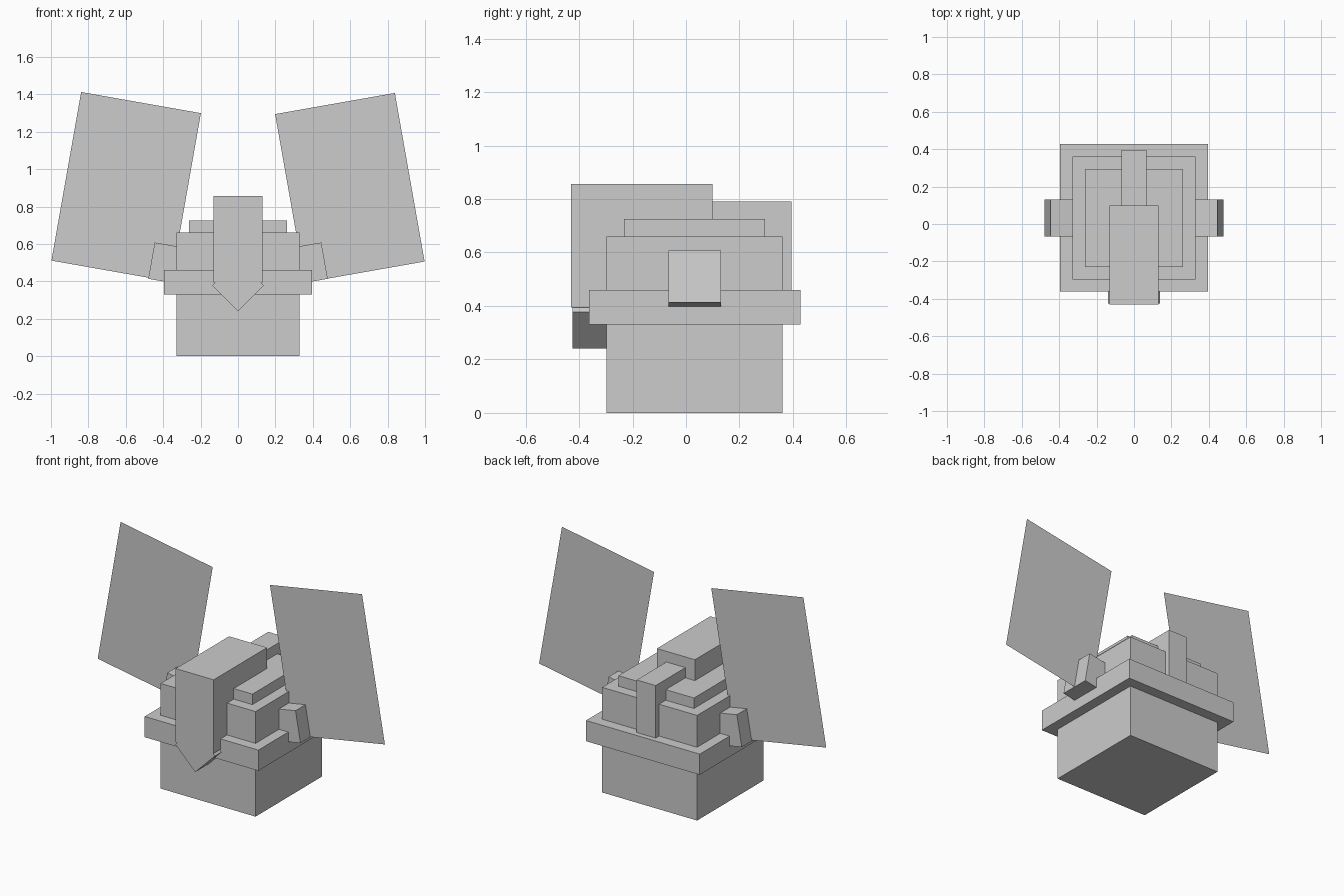
import bpy
import bmesh
import math
from mathutils import Matrix, Vector

old = bpy.data.objects.get("Cube")
if old:
    bpy.data.objects.remove(old, do_unlink=True)

# Single flat colour
grey = bpy.data.materials.new("light grey")
grey.use_nodes = True
GREY = (0.604, 0.604, 0.604, 1.0)
grey.diffuse_color = GREY
grey.node_tree.nodes["Principled BSDF"].inputs["Base Color"].default_value = GREY

MID_Y = 0.033          # depth of the body's centre line
TILT = math.radians(10)


def add_part(name, bm, location, angle=0.0):
    """Turn a bmesh into a flat-shaded object, tilted about the y axis."""
    mesh = bpy.data.meshes.new(name)
    bm.to_mesh(mesh)
    bm.free()
    mesh.materials.append(grey)
    obj = bpy.data.objects.new(name, mesh)
    obj.location = location
    obj.rotation_euler = (0, angle, 0)
    bpy.context.collection.objects.link(obj)
    return obj


def box(name, low, high, angle=0.0):
    low, high = Vector(low), Vector(high)
    bm = bmesh.new()
    bmesh.ops.create_cube(bm, size=1)
    bmesh.ops.scale(bm, vec=high - low, verts=bm.verts)
    return add_part(name, bm, (low + high) / 2, angle)


# Stacked body
box("body", (-0.33, -0.297, 0), (0.33, 0.361, 0.66))
box("rim", (-0.395, -0.362, 0.33), (0.395, 0.428, 0.46))
box("cap", (-0.262, -0.231, 0.60), (0.262, 0.295, 0.726))

# Crest running over the top from front to back
box("front_crest", (-0.132, -0.43, 0.395), (0.132, 0.10, 0.857))
box("back_crest", (-0.066, 0.05, 0.40), (0.066, 0.395, 0.79))

# Beak: a cube turned on its edge below the front crest
h = 0.0975
box("beak", (-h, -0.425, 0.378 - h), (h, -0.425 + 2 * h, 0.378 + h), math.radians(45))

# Shoulders and thin wings on both sides
for side, label in ((1, "left"), (-1, "right")):
    s = 0.0985
    cx, cz = side * 0.3655, 0.4935
    box(label + "_shoulder", (cx - s, MID_Y - s, cz - s),
        (cx + s, MID_Y + s, cz + s), -side * TILT)

    bm = bmesh.new()
    bmesh.ops.create_grid(bm, x_segments=1, y_segments=1, size=0.5,
                          matrix=Matrix.Rotation(math.radians(90), 4, 'X'))
    bmesh.ops.scale(bm, vec=(0.65, 1, 0.915), verts=bm.verts)
    wing_z = 0.900 if side > 0 else 0.905
    # The wings lean outward at the bottom, square to the shoulders
    add_part(label + "_wing", bm, (side * 0.598, MID_Y, wing_z), -side * TILT)
